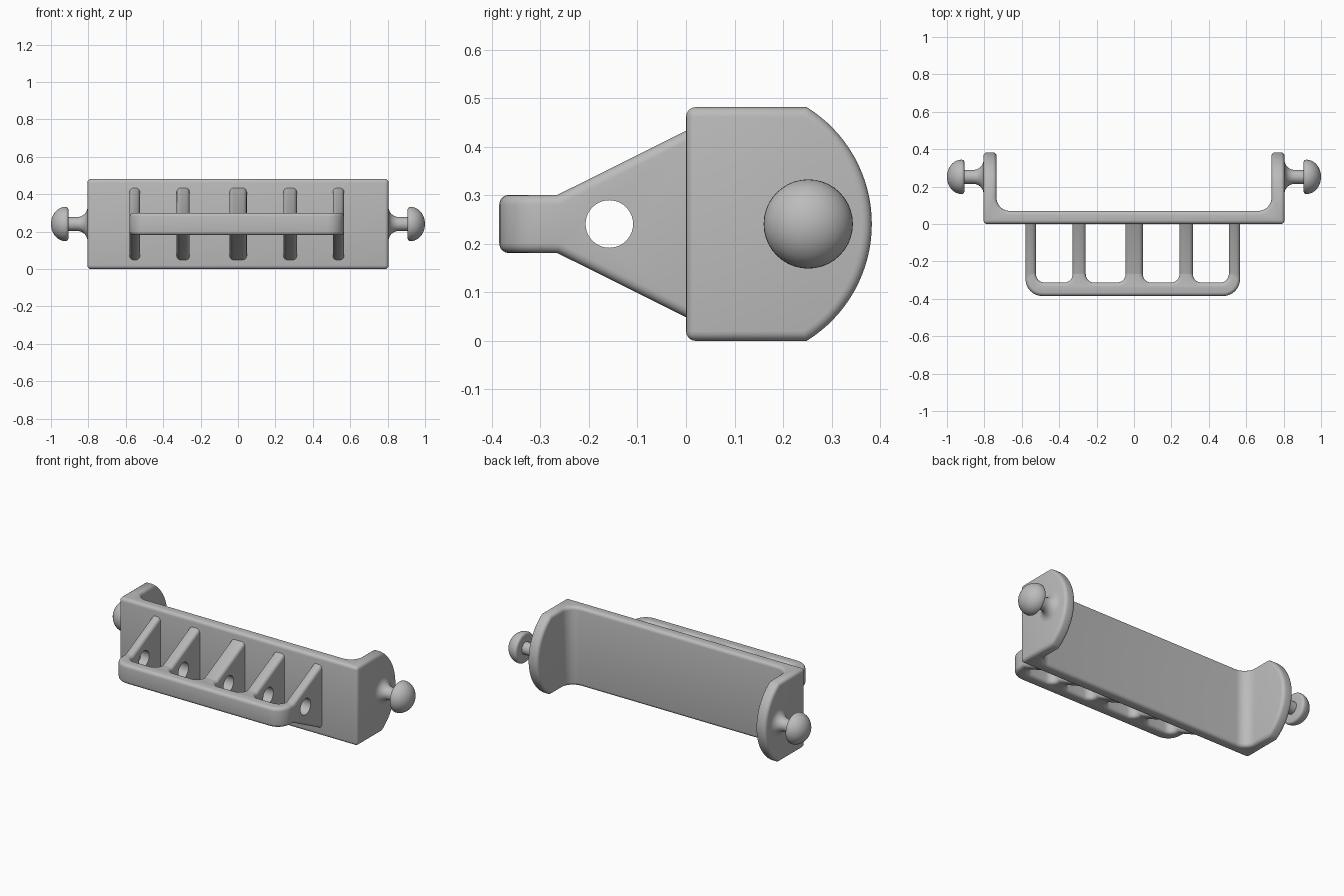
import bpy, bmesh, math
from mathutils import Vector, Matrix

if "Cube" in bpy.data.objects:
    bpy.data.objects.remove(bpy.data.objects["Cube"])

grey = bpy.data.materials.new("grey plastic")
grey.diffuse_color = (0.5, 0.5, 0.5, 1)
grey.use_nodes = True
grey.node_tree.nodes["Principled BSDF"].inputs["Base Color"].default_value = grey.diffuse_color


def make_object(name, bm):
    bmesh.ops.recalc_face_normals(bm, faces=bm.faces)
    mesh = bpy.data.meshes.new(name)
    bm.to_mesh(mesh)
    bm.free()
    mesh.materials.append(grey)
    obj = bpy.data.objects.new(name, mesh)
    bpy.context.collection.objects.link(obj)
    return obj


def rounded(corners, steps=8):
    """Outline from (x, y, fillet radius) corners."""
    out = []
    for i, (x, y, r) in enumerate(corners):
        p = Vector((x, y))
        if r == 0:
            out.append(p)
            continue
        a = (Vector(corners[i - 1][:2]) - p).normalized()
        b = (Vector(corners[(i + 1) % len(corners)][:2]) - p).normalized()
        # all filleted corners are right angles
        c = p + (a + b) * r
        for k in range(steps + 1):
            t = k / steps * math.pi / 2
            out.append(c - b * r * math.cos(t) - a * r * math.sin(t))
    return out


def prism(name, outline, axis, lo, hi):
    """Extrude an outline: xy along z, or yz along x."""
    bm = bmesh.new()
    place = (lambda p, h: (p[0], p[1], h)) if axis == "z" else (lambda p, h: (h, p[0], p[1]))
    face = bm.faces.new([bm.verts.new(place(p, lo)) for p in outline])
    ext = bmesh.ops.extrude_face_region(bm, geom=[face])
    move = Vector(place((0, 0), hi - lo))
    bmesh.ops.translate(bm, vec=move, verts=[g for g in ext["geom"] if isinstance(g, bmesh.types.BMVert)])
    return make_object(name, bm)


def finish(obj, angle=35):
    bpy.ops.object.select_all(action="DESELECT")
    obj.select_set(True)
    bpy.context.view_layer.objects.active = obj
    for m in list(obj.modifiers):
        bpy.ops.object.modifier_apply(modifier=m.name)
    bpy.ops.object.shade_smooth_by_angle(angle=math.radians(angle))


def cut(obj, cutter, operation):
    m = obj.modifiers.new("cut", "BOOLEAN")
    m.operation, m.object, m.solver = operation, cutter, "EXACT"
    cutter.hide_render = True


def soften(obj, width):
    m = obj.modifiers.new("round edges", "BEVEL")
    m.width, m.segments = width, 4
    m.limit_method, m.angle_limit = "ANGLE", math.radians(35)
    m.use_clamp_overlap = False


MID = 0.241

# U-shaped bracket: plan outline trimmed to the side outline with its curved end
bracket = prism("bracket", rounded([
    (-0.805, 0, 0), (0.805, 0, 0), (0.805, 0.5, 0), (0.735, 0.5, 0),
    (0.735, 0.07, 0.07), (-0.735, 0.07, 0.07), (-0.735, 0.5, 0), (-0.805, 0.5, 0)]),
    "z", -0.1, 0.6)
R = 0.283
half = math.asin(MID / R)
arc = [(0.1 + R * math.cos(t), MID + R * math.sin(t))
       for t in (half * (k / 16 - 1) for k in range(33))]
side = prism("bracket_side_cutter", [(-0.1, 0)] + arc + [(-0.1, 2 * MID)], "x", -1.2, 1.2)
cut(bracket, side, "INTERSECT")
soften(bracket, 0.02)
finish(bracket)

# Rack: five fins joined by a front bar, one comb outline
fins = [(-0.58, -0.524), (-0.328, -0.258), (-0.045, 0.047), (0.243, 0.315), (0.507, 0.567)]
BACK, INNER, FRONT = 0.03, -0.313, -0.385
comb = [(fins[0][0], BACK, 0), (fins[0][0], FRONT, 0.09), (fins[-1][1], FRONT, 0.09), (fins[-1][1], BACK, 0)]
for i in range(len(fins) - 1, 0, -1):
    right, left = fins[i][0], fins[i - 1][1]
    comb += [(right, BACK, 0), (right, INNER, 0.045), (left, INNER, 0.045), (left, BACK, 0)]
rack = prism("rack", rounded(comb), "z", -0.1, 0.6)
upper = [(0.1, 0.483), (-0.265, 0.301), (-0.5, 0.301)]
taper = prism("rack_side_cutter", upper + [(y, 2 * MID - z) for y, z in reversed(upper)], "x", -1.2, 1.2)
cut(rack, taper, "INTERSECT")
soften(rack, 0.02)
# Round hole through all the fins
hole = prism("hole_cutter", [(-0.158 + 0.049 * math.cos(k * math.pi / 20), MID + 0.049 * math.sin(k * math.pi / 20))
                             for k in range(40)], "x", -1.2, 1.2)
cut(rack, hole, "DIFFERENCE")
finish(rack)

for helper in (side, taper, hole):
    bpy.data.objects.remove(helper)

# Mushroom knobs: lathed (x, radius) profile with flared foot and domed head
profile = [(0.79, 0), (0.79, 0.09)]
profile += [(0.86 - 0.055 * math.cos(t), 0.09 - 0.053 * math.sin(t))
            for t in (k / 8 * math.pi / 2 for k in range(9))]
profile += [(0.907, 0.037), (0.907, 0.078)]
profile += [(0.921 - 0.014 * math.cos(t), 0.078 + 0.014 * math.sin(t))
            for t in (k / 4 * math.pi / 2 for k in range(1, 5))]
profile += [(0.921 + 0.079 * math.sin(t), 0.092 * math.cos(t))
            for t in (k / 12 * math.pi / 2 for k in range(1, 12))] + [(1.0, 0)]
for sign, label in ((-1, "left"), (1, "right")):
    bm = bmesh.new()
    vs = [bm.verts.new((sign * x, 0.252, MID + r)) for x, r in profile]
    es = [bm.edges.new(p) for p in zip(vs, vs[1:])]
    bmesh.ops.spin(bm, geom=vs + es, cent=(0, 0.252, MID), axis=(1, 0, 0),
                   angle=2 * math.pi, steps=40, use_duplicate=False)
    bmesh.ops.remove_doubles(bm, verts=bm.verts, dist=1e-5)
    finish(make_object(label + "_knob", bm))
